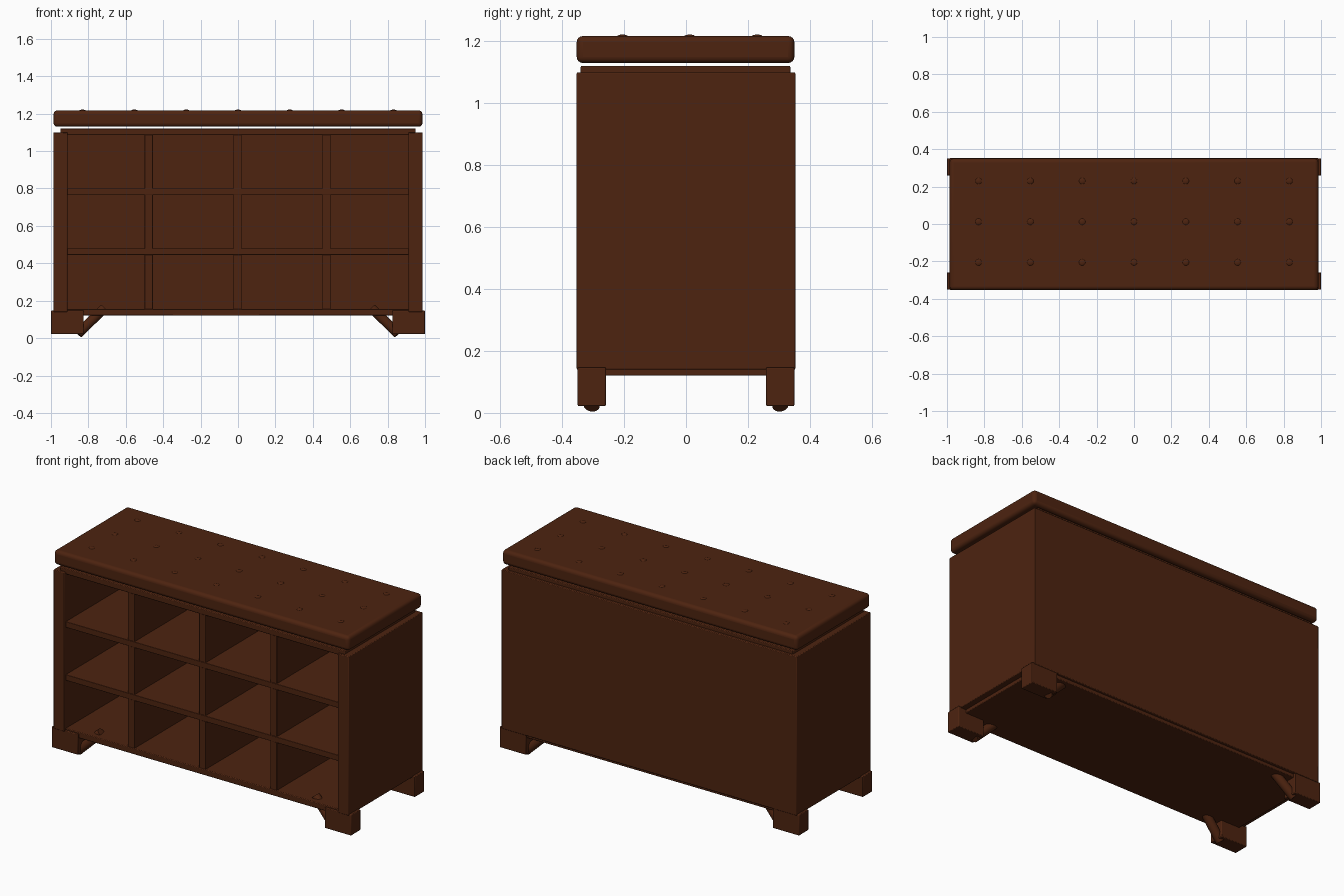
import bpy
import math
from mathutils import Vector

cube = bpy.data.objects.get("Cube")
if cube:
    bpy.data.objects.remove(cube, do_unlink=True)

wood = bpy.data.materials.new("dark_brown")
wood.use_nodes = True
COLOUR = (0.075, 0.017, 0.005, 1)
wood.diffuse_color = COLOUR
wood.node_tree.nodes["Principled BSDF"].inputs["Base Color"].default_value = COLOUR


def finish(name, bevel=0, segments=2):
    """Name and colour the active object, round its edges and shade it."""
    ob = bpy.context.object
    ob.name = name
    ob.data.materials.append(wood)
    if bevel:
        mod = ob.modifiers.new("rounded_edges", 'BEVEL')
        mod.width = bevel
        mod.segments = segments
    bpy.ops.object.shade_smooth_by_angle(angle=math.radians(35))
    return ob


def box(name, x, y, z, bevel=0.004, segments=2):
    """Box from (min, max) pairs on each axis."""
    spans = (x, y, z)
    bpy.ops.mesh.primitive_cube_add(size=1, location=[(a + b) / 2 for a, b in spans])
    bpy.context.object.scale = [b - a for a, b in spans]
    bpy.ops.object.transform_apply(location=False, rotation=False, scale=True)
    return finish(name, bevel, segments)


FRONT, BACK, INNER = -0.353, 0.353, 0.912

# Cabinet shell
for side, s in (("left", 1), ("right", -1)):
    box(side + "_side_panel", sorted((s * INNER, s * 0.986)), (FRONT, BACK), (0.14, 1.10))
box("back_panel", (-0.98, 0.98), (0.325, BACK), (0.14, 1.10))
box("top_board", (-0.95, 0.95), (-0.34, 0.337), (1.086, 1.121))
box("bottom_board", (-0.95, 0.95), (-0.34, 0.337), (0.12, 0.156))

# Cubby shelves and dividers
for name, z in (("lower_shelf", 0.445), ("upper_shelf", 0.765)):
    box(name, (-0.93, 0.93), (-0.34, 0.335), (z, z + 0.035), 0.002)
for i, x in enumerate((-0.477, -0.002, 0.473)):
    box(f"divider_{i + 1}", (x - 0.022, x + 0.022), (-0.337, 0.335), (0.14, 1.10), 0.002)

# Block feet with a slanted round brace behind each
for end, sy in (("front", -1), ("back", 1)):
    for side, sx in (("left", 1), ("right", -1)):
        name = f"{end}_{side}"
        box(name + "_foot", sorted((sx * 0.825, sx * 1.0)),
            sorted((sy * 0.259, sy * 0.35)), (0.022, 0.147))
        low = Vector((sx * 0.855, sy * 0.305, 0.023))
        high = Vector((sx * 0.715, sy * 0.28, 0.16))
        axis = high - low
        bpy.ops.mesh.primitive_cylinder_add(
            vertices=24, radius=0.026, depth=axis.length, location=(low + high) / 2,
            rotation=axis.to_track_quat('Z', 'Y').to_euler())
        finish(name + "_brace")

# Padded seat with three rows of buttons
box("seat_cushion", (-0.986, 0.986), (FRONT, 0.35), (1.13, 1.217), 0.02, 4)
for row, y in enumerate((-0.205, 0.012, 0.23)):
    for col in range(7):
        bpy.ops.mesh.primitive_uv_sphere_add(
            segments=16, ring_count=8, radius=0.018,
            location=((col - 3) * 0.277, y, 1.215))
        bpy.context.object.scale.z = 0.38
        finish(f"button_{row + 1}_{col + 1}")
